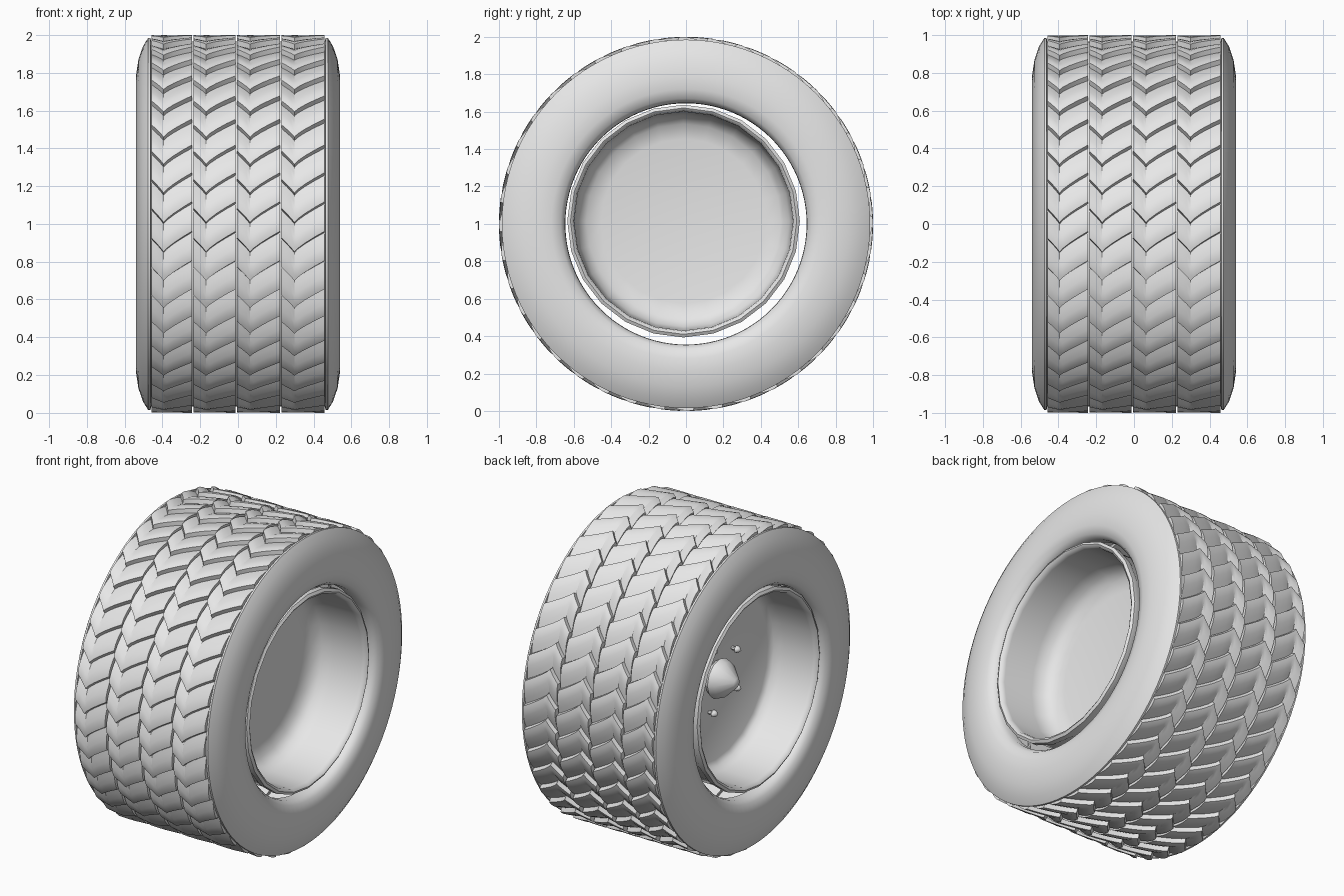
import bpy, bmesh, math
from math import sin, cos, pi

if "Cube" in bpy.data.objects:
    bpy.data.objects.remove(bpy.data.objects["Cube"])

grey = bpy.data.materials.new("plain_grey")
grey.use_nodes = True
grey.diffuse_color = (0.8, 0.8, 0.8, 1)
grey.node_tree.nodes["Principled BSDF"].inputs["Base Color"].default_value = (0.8, 0.8, 0.8, 1)


def wheel_point(x, r, t, cy=0, cz=1):
    """Point at angle t, running from the top over the front to the bottom."""
    return (x, cy - r * sin(t), cz + r * cos(t))


def surface(name, rows, angle=35, wrap=True):
    """Skin a grid of points; wrap joins the last row to the first."""
    bm = bmesh.new()
    grid = [[bm.verts.new(p) for p in row] for row in rows]
    for i in range(len(grid) if wrap else len(grid) - 1):
        a, b = grid[i], grid[(i + 1) % len(grid)]
        for j in range(len(a) - 1):
            bm.faces.new((a[j], a[j + 1], b[j + 1], b[j]))
    bmesh.ops.remove_doubles(bm, verts=bm.verts, dist=0.0001)
    bmesh.ops.recalc_face_normals(bm, faces=bm.faces)
    mesh = bpy.data.meshes.new(name)
    bm.to_mesh(mesh)
    bm.free()
    mesh.materials.append(grey)
    obj = bpy.data.objects.new(name, mesh)
    bpy.context.collection.objects.link(obj)
    bpy.ops.object.select_all(action="DESELECT")
    obj.select_set(True)
    bpy.context.view_layer.objects.active = obj
    bpy.ops.object.shade_smooth_by_angle(angle=math.radians(angle))
    return obj


def lathe(name, profile, sides, cy=0, cz=1, angle=35):
    """Spin an (x, radius) profile about an axle along x."""
    rows = [[wheel_point(x, r, 2 * pi * i / sides, cy, cz) for x, r in profile]
            for i in range(sides)]
    return surface(name, rows, angle)


# Tyre carcass: sidewalls mirrored, shallow crown under the tread
side = [(0.44, 0.645), (0.49, 0.647), (0.522, 0.67), (0.537, 0.72), (0.539, 0.79),
        (0.527, 0.87), (0.503, 0.94), (0.475, 0.985), (0.463, 0.985), (0.46, 0.966)]
lathe("tyre", side + [(-x, r) for x, r in reversed(side)], 96, angle=50)

# Tread: four ribs of overlapping chevron blocks
BLOCKS = 40
pitch = 2 * pi / BLOCKS
across = [0, 0, 0.12, 0.22, 0.3, 0.38, 0.55, 0.78, 1, 1]
steps = [(0, 0.972), (0.22, 0.982), (0.5, 0.994), (0.75, 1.0), (0.95, 0.998), (0.999, 0.968)]


def chevron(u):
    """How far the edge sweeps back from the tip of the V."""
    if u < 0.3:
        return 0.075 * (1 - u / 0.3) ** 0.9
    return 0.11 * ((u - 0.3) / 0.7) ** 0.8


edges = [-0.462, -0.24, -0.008, 0.226, 0.462]
for k in range(4):
    left, right = edges[k] + 0.004, edges[k + 1] - 0.004
    rows = []
    for i in range(BLOCKS):
        for v, r in steps:
            row = []
            for j, u in enumerate(across):
                wall = j in (0, len(across) - 1)
                t = (i + v) * pitch - chevron(u)
                row.append(wheel_point(left + u * (right - left), 0.955 if wall else r, t))
            rows.append(row)
    surface("tread_rib_%d" % (k + 1), rows, 30)

# Rim: dished on both sides, set slightly off the tyre centre
CY, CZ = -0.013, 1.015
rim = [(0.15, 0), (0.15, 0.44), (0.165, 0.52), (0.21, 0.565), (0.28, 0.58), (0.48, 0.585),
       (0.505, 0.59), (0.515, 0.605), (0.505, 0.622), (0.47, 0.622), (0.44, 0.605),
       (-0.44, 0.605), (-0.47, 0.622), (-0.505, 0.622), (-0.515, 0.605), (-0.505, 0.59),
       (-0.48, 0.585), (-0.28, 0.58), (-0.22, 0.565), (-0.2, 0.53), (-0.2, 0)]
lathe("rim", rim, 24, CY, CZ, 50)

# Hub cap and five wheel bolts on the right-hand face
lathe("hub_cap", [(-0.195, 0.1), (-0.23, 0.125), (-0.27, 0.11), (-0.35, 0.03), (-0.36, 0)],
      12, CY, CZ, 50)
for i in range(5):
    t = -pi / 2 + 2 * pi * i / 5
    x, y, z = wheel_point(0, 0.21, t, CY, CZ)
    lathe("wheel_bolt_%d" % (i + 1),
          [(-0.195, 0.012), (-0.225, 0.012), (-0.23, 0.024), (-0.245, 0.02), (-0.265, 0)],
          8, y, z)
